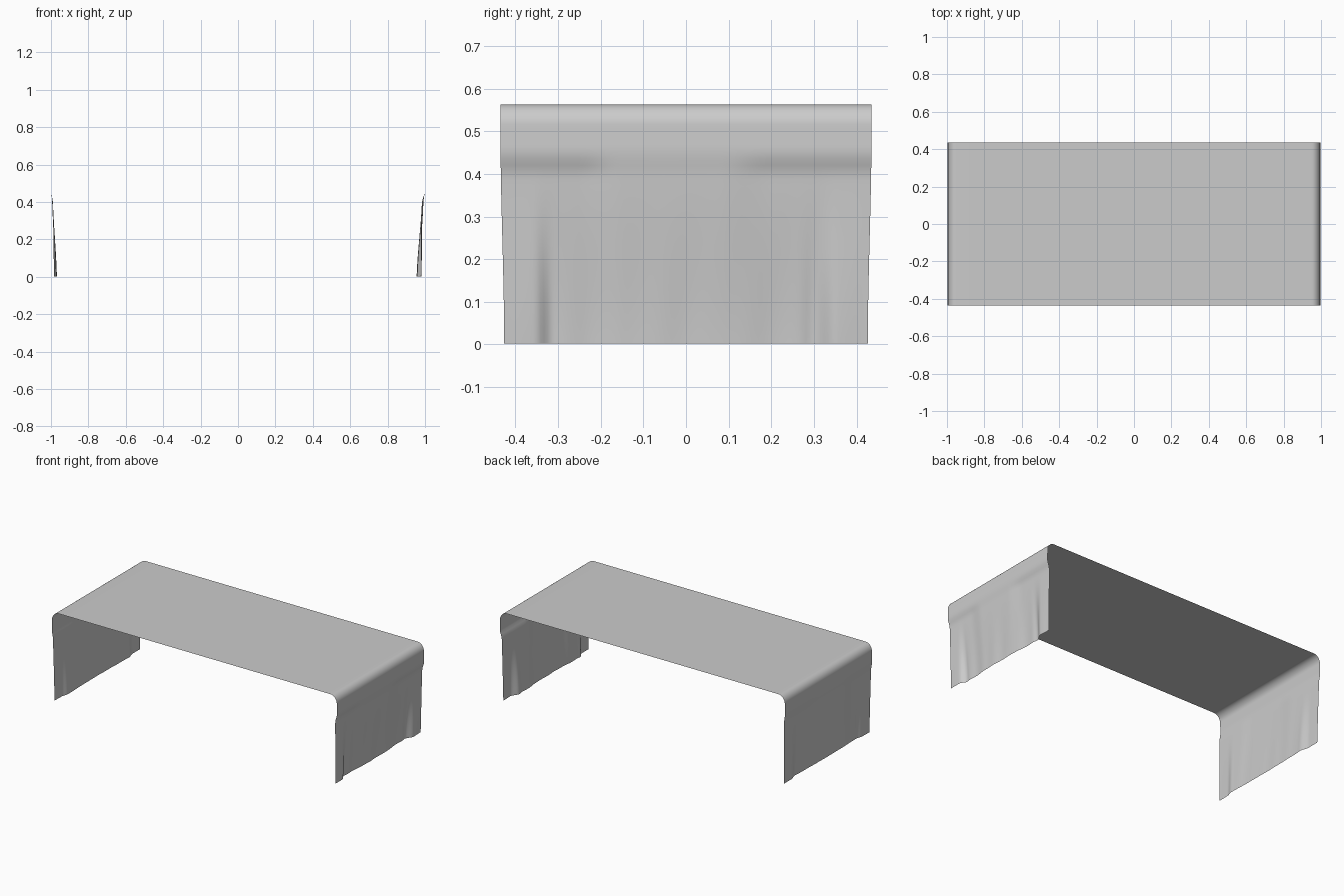
import bpy, bmesh, math

if "Cube" in bpy.data.objects:
    bpy.data.objects.remove(bpy.data.objects["Cube"])


def smooth(a, b, v):
    t = min(max((v - a) / (b - a), 0), 1)
    return t * t * (3 - 2 * t)


def bump(v, centre, width):
    return math.exp(-((v - centre) / width) ** 2)


# Half cross-section from the hem up to the table edge: (distance from centre, height)
half = []
for i in range(29):
    z = 0.002 + 0.45 * i / 28
    half.append((0.984 + 0.013 * z / 0.45, z))
for i in range(6):
    z = 0.465 + 0.008 * i
    half.append((0.997 - 0.002 * i / 5, z))
for i in range(13):                       # rounded shoulder
    a = math.pi / 2 * (i + 0.5) / 12.5
    half.append((0.95 + 0.045 * math.cos(a), 0.513 + 0.05 * math.sin(a)))
flat = [(0.95 - 1.9 * i / 24, 0.563) for i in range(1, 24)]


def drape(side, y, z):
    """Inward push of the hanging cloth: tuck under the edge plus vertical folds."""
    hang = 1 - smooth(0.395, 0.45, z)
    low = 1 - smooth(0.0, 0.42, z)
    scale = 1.0 if side > 0 else 0.5
    tuck = 0.35 + 0.65 * max(smooth(0.08, 0.2, y), smooth(0.15, 0.25, -y))
    push = 0.012 * tuck * hang
    # corner strips swing out, with a deep fold beside each
    corner = smooth(0.31, 0.36, abs(y))
    push += low * (0.013 * (1 - corner) - 0.008 * corner)
    push += low * 0.005 * (bump(y, 0.3, 0.018) + bump(y, -0.33, 0.02))
    # shallow ripples across the middle, leaning slightly with height
    u = y - 0.06 * z
    ripple = math.sin(31 * u + side) + 0.6 * math.sin(57 * u + 2 * side)
    push += 0.0013 * ripple * low
    return push * scale


# Sweep the cross-section across the depth
profile = ([(-1, x, z) for x, z in half] + [(0, -x, z) for x, z in flat]
           + [(1, x, z) for x, z in reversed(half)])
NY = 100
bm = bmesh.new()
rows = []
for side, x, z in profile:
    row = []
    for j in range(NY + 1):
        y0 = -0.435 + 0.87 * j / NY
        px, py = x, y0
        if side:
            px = side * (x - drape(side, y0, z))
            py = y0 * (1 - 0.02 * (1 - smooth(0, 0.5, z)))
        row.append(bm.verts.new((px, py, z)))
    rows.append(row)
for a, b in zip(rows, rows[1:]):
    for j in range(NY):
        bm.faces.new((a[j], b[j], b[j + 1], a[j + 1]))
mesh = bpy.data.meshes.new("tablecloth")
bm.to_mesh(mesh)
bm.free()
cloth = bpy.data.objects.new("tablecloth", mesh)
bpy.context.collection.objects.link(cloth)
for p in mesh.polygons:
    p.use_smooth = True
